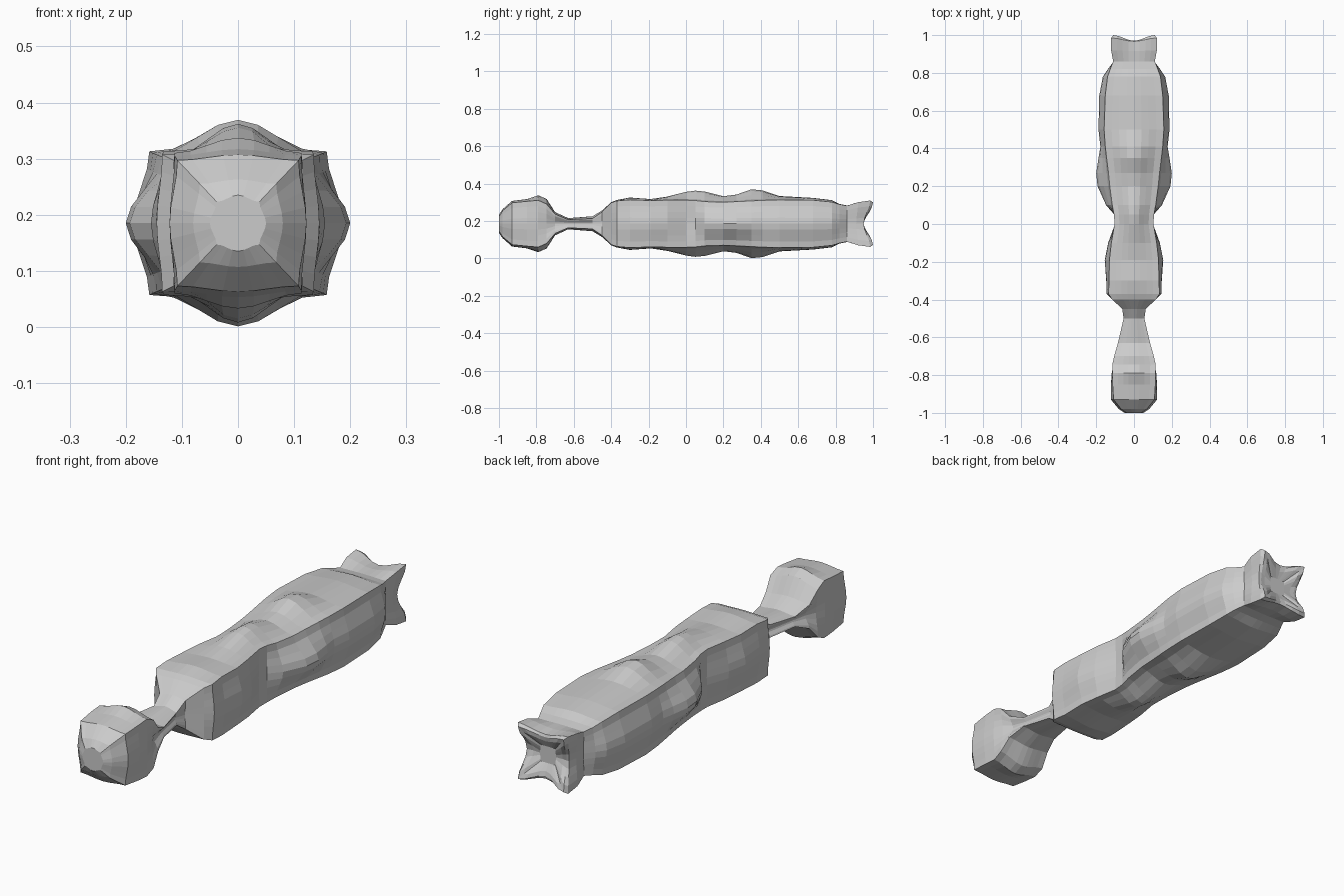
import bpy, bmesh, math

CZ = 0.185   # height of the long axis
N = 4        # segments per half side

# Cross-sections: y, side half-width, top half-height, corner x, corner z
head = [
    (-1.00, .050, .050, .038, .038),
    (-0.98, .080, .078, .068, .070),
    (-0.93, .122, .122, .108, .112),
    (-0.85, .122, .132, .113, .120),
    (-0.79, .118, .152, .113, .125),
    (-0.745, .105, .132, .115, .105),
    (-0.70, .085, .062, .105, .052),
    (-0.63, .070, .030, .085, .022),
    (-0.50, .045, .040, .055, .028),
]
body = [
    (-0.45, .060, .070, .062, .062),
    (-0.40, .115, .115, .115, .112),
    (-0.37, .145, .127, .135, .122),
    (-0.30, .147, .140, .132, .128),
    (-0.19, .155, .132, .130, .124),
    (-0.10, .137, .145, .120, .126),
    (0.00, .100, .170, .103, .126),
    (0.05, .104, .177, .106, .124),
    (0.10, .148, .172, .115, .118),
    (0.20, .193, .147, .128, .115),
    (0.27, .200, .156, .135, .118),
    (0.35, .188, .184, .145, .122),
    (0.41, .178, .178, .152, .125),
    (0.50, .188, .148, .158, .128),
    (0.68, .184, .138, .152, .126),
    (0.78, .165, .126, .140, .116),
    (0.82, .138, .106, .126, .104),
    (0.86, .108, .098, .110, .096),
]


def bell(t):
    return (1 + math.cos(math.pi * t)) / 2


def ring(y, ax, az, cx, cz, side_notch=0.0, top_notch=0.0):
    """Closed rounded-square section; notches pull the middle of each side forward."""
    pts = []
    for side in range(4):
        for i in range(-N, N):
            t = i / N
            b = bell(abs(t))
            if side % 2 == 0:
                s = 1 - side
                x, z, d = s * (cx + (ax - cx) * b), s * cz * t, side_notch * b
            else:
                s = 2 - side
                x, z, d = -s * cx * t, s * (cz + (az - cz) * b), top_notch * b
            pts.append((x, y - d, CZ + z))
    return pts


rings = [ring(*s) for s in head + body]
# Four-pronged tail, then the dished end face
rings += [
    ring(0.92, .108, .100, .121, .115, .01, .005),
    ring(0.985, .102, .096, .121, .124, .035, .018),
    ring(1.00, .090, .085, .110, .114, .050, .030),
    ring(0.99, .070, .065, .088, .090, .042, .025),
    ring(0.95, .038, .036, .036, .036),
]

bm = bmesh.new()
loops = [[bm.verts.new(p) for p in r] for r in rings]
M = 8 * N
for a, b in zip(loops, loops[1:]):
    for i in range(M):
        j = (i + 1) % M
        bm.faces.new((a[i], a[j], b[j], b[i]))

# Close both ends
bm.faces.new(loops[0])
bm.faces.new(loops[-1])
bmesh.ops.recalc_face_normals(bm, faces=bm.faces)

mesh = bpy.data.meshes.new("carved_handle")
bm.to_mesh(mesh)
bm.free()
obj = bpy.data.objects.new("carved_handle", mesh)
bpy.context.collection.objects.link(obj)
